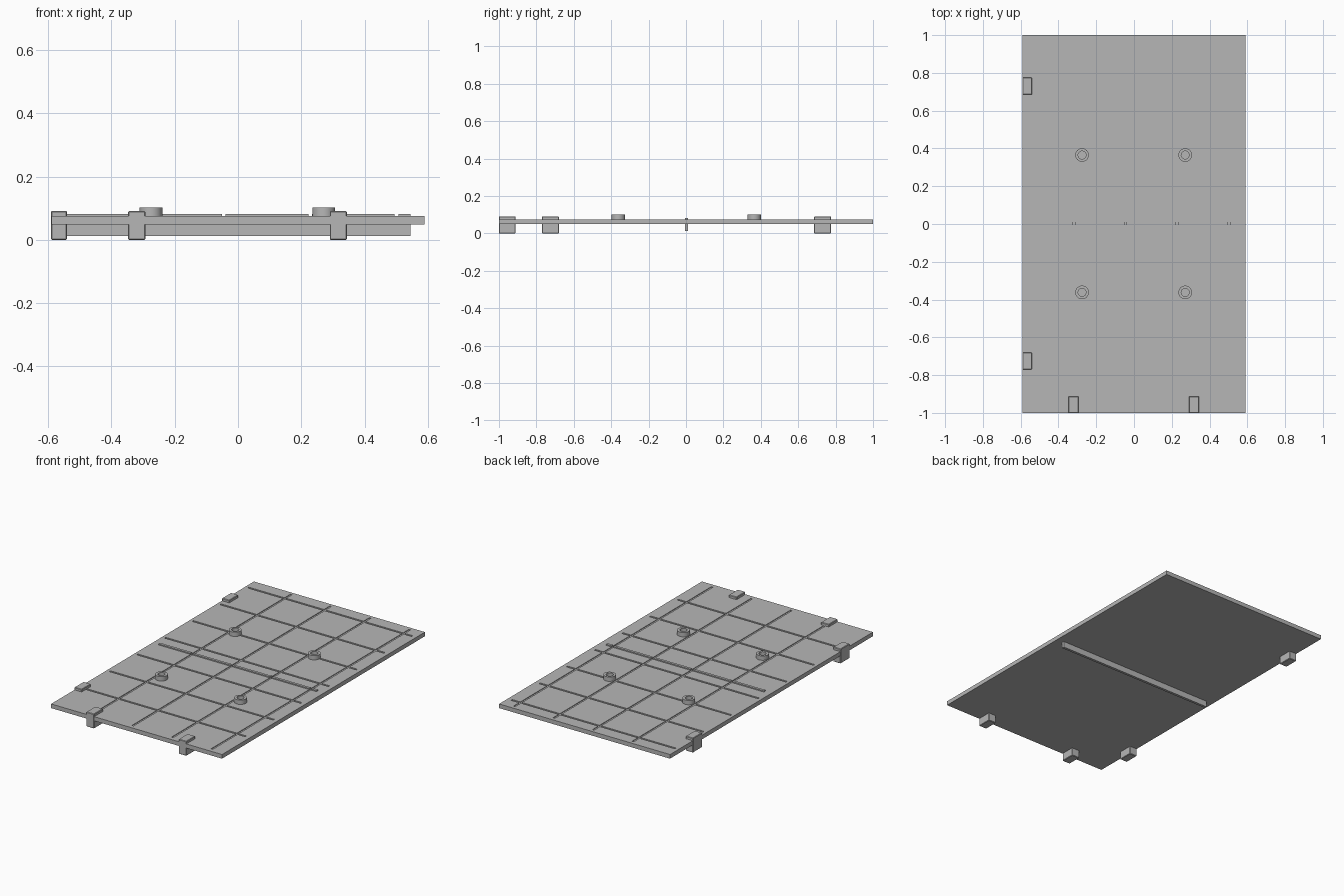
import bpy
import bmesh
from mathutils import Matrix, Vector

cube = bpy.data.objects.get("Cube")
if cube:
    bpy.data.objects.remove(cube, do_unlink=True)

# Single plain grey
grey = bpy.data.materials.new("plain_grey")
grey.use_nodes = True
colour = (0.47, 0.47, 0.47, 1)
grey.diffuse_color = colour
grey.node_tree.nodes["Principled BSDF"].inputs["Base Color"].default_value = colour


def add_box(bm, low, high):
    low, high = Vector(low), Vector(high)
    matrix = Matrix.Translation((low + high) / 2) @ Matrix.Diagonal((*(high - low), 1))
    bmesh.ops.create_cube(bm, size=1, matrix=matrix)


def finish(name, bm):
    mesh = bpy.data.meshes.new(name)
    bm.to_mesh(mesh)
    bm.free()
    obj = bpy.data.objects.new(name, mesh)
    bpy.context.collection.objects.link(obj)
    mesh.materials.append(grey)
    return obj


def box(name, low, high):
    bm = bmesh.new()
    add_box(bm, low, high)
    return finish(name, bm)


BOTTOM, TOP = 0.049, 0.075
GROOVE_FLOOR = 0.071
HALF_GROOVE = 0.006

# Flat panel and the cross bar passing through it
panel = box("panel", (-0.59, -1, BOTTOM), (0.59, 1, TOP))
bar = box("cross_bar", (-0.545, -0.005, 0.012), (0.545, 0.011, 0.082))

# Grid of shallow grooves, cut through panel and bar
bm = bmesh.new()
for i in range(4):
    x = -0.318 + i * 0.273
    add_box(bm, (x - HALF_GROOVE, -0.973, GROOVE_FLOOR), (x + HALF_GROOVE, 0.978, 0.2))
for i in range(7):
    y = 0.915 - i * 0.273
    add_box(bm, (-0.57, y - HALF_GROOVE, GROOVE_FLOOR), (0.562, y + HALF_GROOVE, 0.2))
cutter = finish("groove_cutter", bm)
cutter.hide_render = True
cutter.hide_set(True)
for obj in (panel, bar):
    cut = obj.modifiers.new("grooves", 'BOOLEAN')
    cut.operation = 'DIFFERENCE'
    cut.solver = 'EXACT'
    cut.use_self = True
    cut.object = cutter
    bpy.context.view_layer.objects.active = obj
    bpy.ops.object.modifier_apply(modifier=cut.name)
bpy.data.objects.remove(cutter, do_unlink=True)

# Edge clips: two on the right side, two on the front
clips = {
    "right_back_clip": (-0.591, -0.54, 0.685, 0.775),
    "right_front_clip": (-0.591, -0.54, -0.77, -0.68),
    "front_right_clip": (-0.347, -0.293, -1.001, -0.912),
    "front_left_clip": (0.29, 0.344, -1.001, -0.912),
}
for name, (x0, x1, y0, y1) in clips.items():
    clip = box(name, (x0, y0, 0), (x1, y1, 0.091))
    bevel = clip.modifiers.new("soft_edges", 'BEVEL')
    bevel.width = 0.003
    bevel.segments = 1


# Round hollow bosses on the upper face
def boss(name, x, y):
    bm = bmesh.new()
    bmesh.ops.create_cone(bm, cap_ends=True, segments=24, radius1=0.036, radius2=0.036,
                          depth=0.033, matrix=Matrix.Translation((x, y, 0.0855)))
    top = max(bm.faces, key=lambda f: f.calc_center_median().z)
    bmesh.ops.inset_region(bm, faces=[top], thickness=0.015)
    hole = bmesh.ops.extrude_discrete_faces(bm, faces=[top])["faces"][0]
    bmesh.ops.translate(bm, verts=hole.verts, vec=(0, 0, TOP + 0.001 - 0.102))
    obj = finish(name, bm)
    bpy.ops.object.select_all(action='DESELECT')
    obj.select_set(True)
    bpy.context.view_layer.objects.active = obj
    bpy.ops.object.shade_smooth_by_angle(angle=0.6)


for side, x in (("right", -0.275), ("left", 0.271)):
    for end, y in (("front", -0.362), ("back", 0.365)):
        boss(f"{end}_{side}_boss", x, y)
